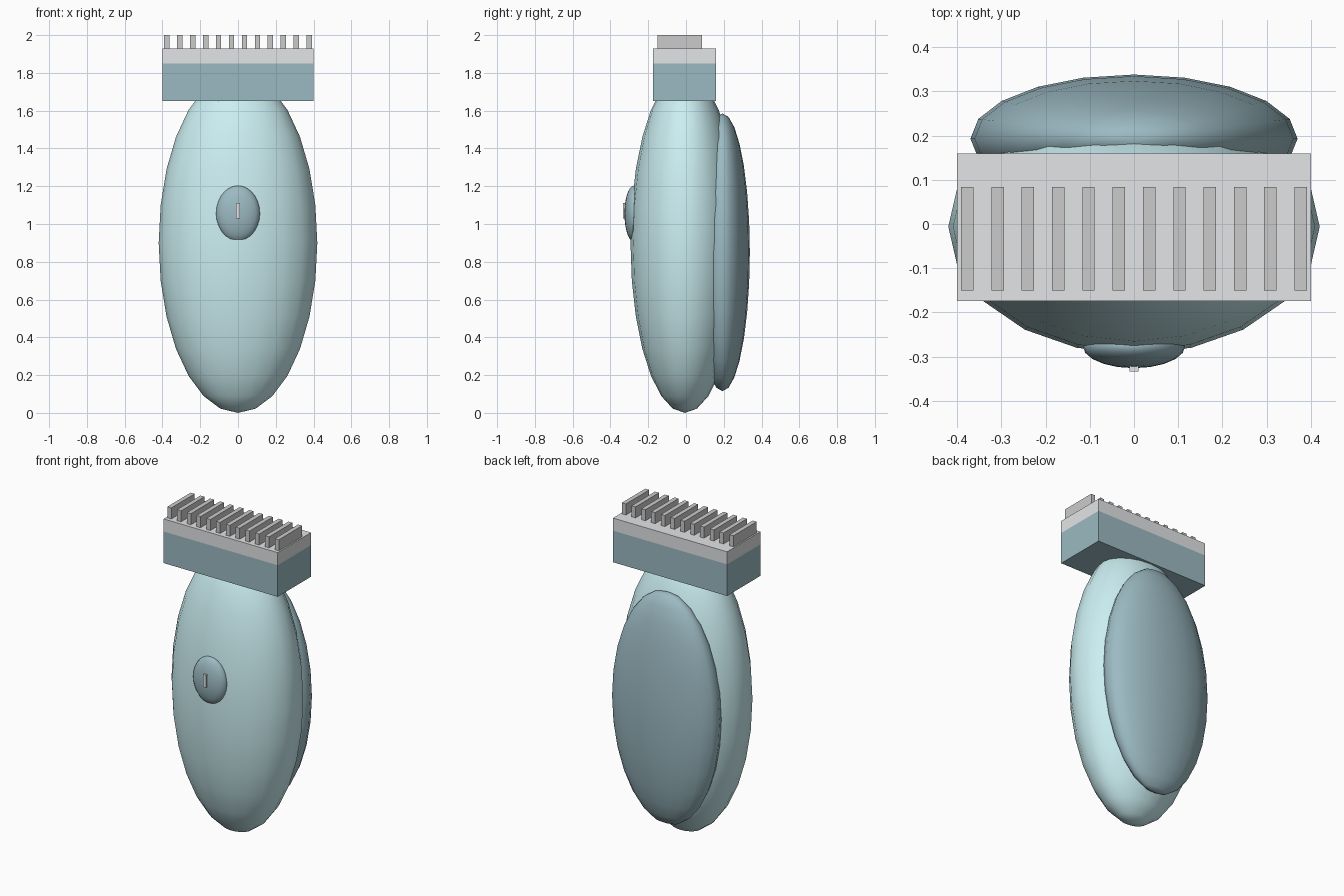
import bpy

if "Cube" in bpy.data.objects:
    bpy.data.objects.remove(bpy.data.objects["Cube"])


def material(name, color):
    m = bpy.data.materials.new(name)
    m.diffuse_color = (*color, 1)
    m.use_nodes = True
    m.node_tree.nodes["Principled BSDF"].inputs["Base Color"].default_value = m.diffuse_color
    return m


AQUA = material("aqua", (0.60, 0.86, 0.89))
TEAL = material("teal", (0.33, 0.49, 0.54))
LIGHT = material("light_grey", (0.76, 0.78, 0.79))


def finish(name, scale, mat):
    ob = bpy.context.object
    ob.name = name
    ob.scale = scale
    bpy.ops.object.transform_apply(location=False, rotation=False, scale=True)
    if mat:
        ob.data.materials.append(mat)
    return ob


def ellipsoid(name, center, radii, mat):
    bpy.ops.mesh.primitive_uv_sphere_add(segments=20, ring_count=14, radius=1, location=center)
    finish(name, radii, mat)
    bpy.ops.object.shade_smooth()


def box(name, lo, hi, mat=None):
    center = [(a + b) / 2 for a, b in zip(lo, hi)]
    bpy.ops.mesh.primitive_cube_add(size=1, location=center)
    finish(name, [b - a for a, b in zip(lo, hi)], mat)


# Handle, rear grip and front switch
ellipsoid("handle_body", (0, -0.006, 0.9), (0.42, 0.288, 0.9), AQUA)
ellipsoid("rear_grip", (0, 0.193, 0.85), (0.37, 0.145, 0.735), TEAL)
ellipsoid("power_switch", (0, -0.276, 1.055), (0.116, 0.05, 0.148), TEAL)
box("switch_marker", (-0.01, -0.334, 1.03), (0.01, -0.312, 1.11), LIGHT)

# Cutting head and blade plate
box("head_block", (-0.4, -0.174, 1.65), (0.4, 0.16, 1.85), TEAL)
box("blade_plate", (-0.4, -0.174, 1.85), (0.4, 0.16, 1.93), LIGHT)

# Row of blade teeth
for i in range(12):
    x = -0.377 + i * 0.754 / 11
    box(f"blade_tooth_{i + 1}", (x - 0.014, -0.15, 1.92), (x + 0.014, 0.084, 2.0))
